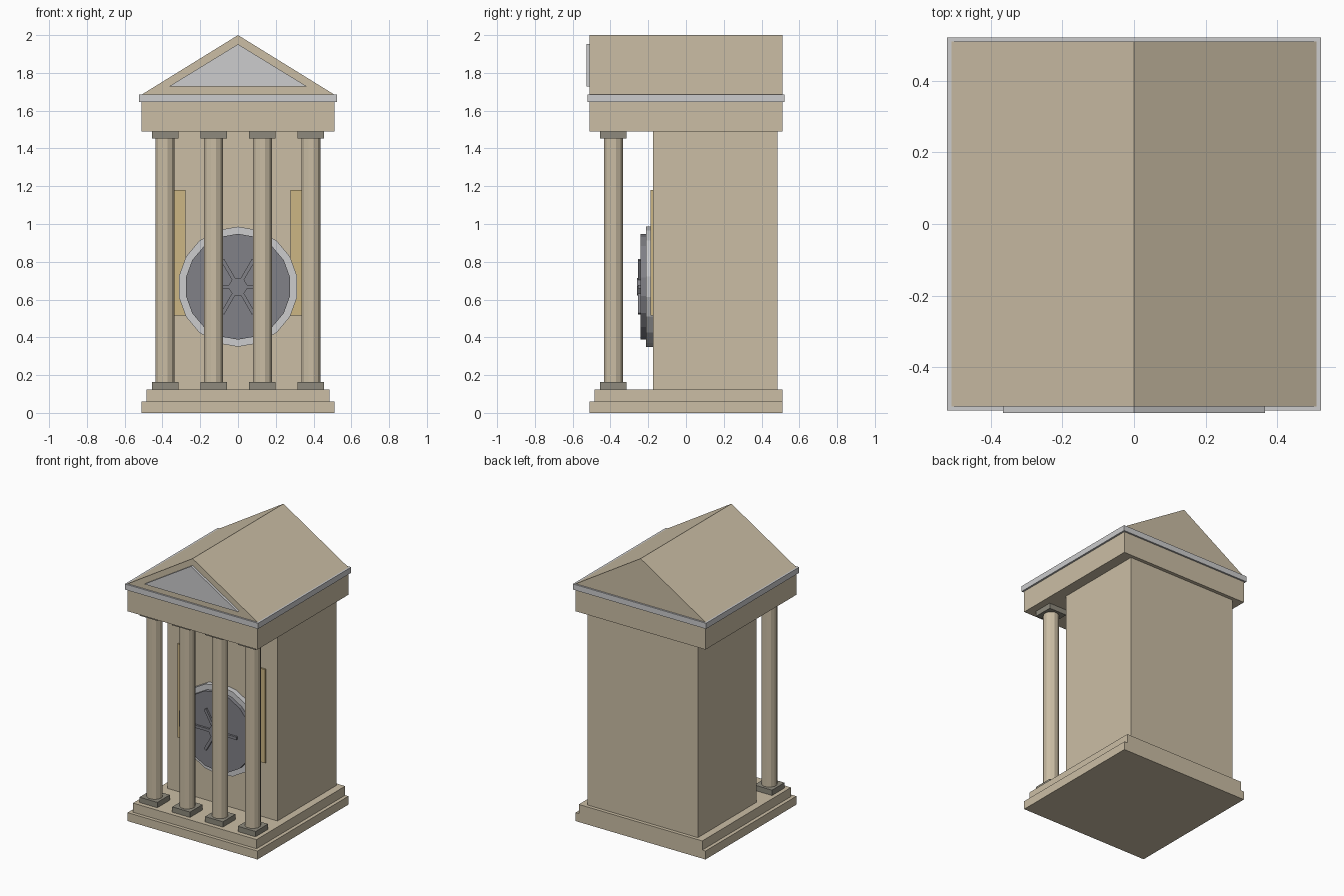
import bpy, bmesh, math
from mathutils import Matrix

if "Cube" in bpy.data.objects:
    bpy.data.objects.remove(bpy.data.objects["Cube"])


def material(name, rgb):
    def lin(c):
        c /= 255
        return c / 12.92 if c <= 0.04045 else ((c + 0.055) / 1.055) ** 2.4
    m = bpy.data.materials.new(name)
    m.diffuse_color = (*[lin(c) for c in rgb], 1)
    m.use_nodes = True
    m.node_tree.nodes["Principled BSDF"].inputs["Base Color"].default_value = m.diffuse_color
    return m


STONE = material("tan stone", (203, 190, 165))
TRIM = material("light grey trim", (204, 204, 205))
CAP = material("grey brown", (142, 138, 125))
STEEL = material("dark steel", (129, 129, 135))
GOLD = material("gold", (204, 182, 131))


def finish(name, bm, mat):
    bmesh.ops.recalc_face_normals(bm, faces=bm.faces)
    me = bpy.data.meshes.new(name)
    bm.to_mesh(me)
    bm.free()
    me.materials.append(mat)
    ob = bpy.data.objects.new(name, me)
    bpy.context.collection.objects.link(ob)
    return ob


def box(name, x, y, z, mat):
    bm = bmesh.new()
    bmesh.ops.create_cube(bm, size=1)
    for v in bm.verts:
        for i, (a, b) in enumerate((x, y, z)):
            v.co[i] = a if v.co[i] < 0 else b
    return finish(name, bm, mat)


def prism(name, points, y0, y1, mat):
    # extrude an (x, z) outline along y
    bm = bmesh.new()
    f = bm.faces.new([bm.verts.new((x, y0, z)) for x, z in points])
    r = bmesh.ops.extrude_face_region(bm, geom=[f])
    for v in r["geom"]:
        if isinstance(v, bmesh.types.BMVert):
            v.co.y = y1
    return finish(name, bm, mat)


def ngon(n, r, cz, start=0.0):
    return [(r * math.cos(start + math.tau * i / n), cz + r * math.sin(start + math.tau * i / n))
            for i in range(n)]


# stepped base and main body
box("lower_step", (-.51, .51), (-.51, .51), (0, .06), STONE)
box("upper_step", (-.485, .485), (-.485, .51), (.06, .125), STONE)
box("main_body", (-.433, .433), (-.175, .485), (.125, 1.49), STONE)

# entablature, cornice, gabled roof and pediment panel
box("entablature", (-.51, .51), (-.51, .51), (1.49, 1.645), STONE)
box("cornice", (-.523, .523), (-.522, .522), (1.645, 1.685), TRIM)
prism("gabled_roof", [(-.51, 1.685), (.51, 1.685), (0, 2)], -.51, .51, STONE)
prism("pediment_panel", [(-.367, 1.727), (.367, 1.727), (0, 1.952)], -.528, -.51, TRIM)

# four columns with square plinths and capitals
CY = -.384
for i, cx in enumerate((-.386, -.129, .129, .386)):
    bm = bmesh.new()
    bmesh.ops.create_cone(bm, cap_ends=True, segments=12, radius1=.052, radius2=.052, depth=1.29,
                          matrix=Matrix.Translation((cx, CY, .807)) @ Matrix.Rotation(math.pi / 12, 4, "Z"))
    # make sure a flat side faces the front
    top = min(v.co.y for v in bm.verts)
    if sum(abs(v.co.y - top) < 1e-4 for v in bm.verts) < 4:
        bmesh.ops.rotate(bm, verts=bm.verts, cent=(cx, CY, 0), matrix=Matrix.Rotation(math.pi / 12, 3, "Z"))
    finish(f"column_{i + 1}", bm, STONE)
    for part, z in (("plinth", (.125, .163)), ("capital", (1.452, 1.49))):
        box(f"{part}_{i + 1}", (cx - .07, cx + .07), (CY - .07, CY + .07), z, CAP)

# gold strips beside the round door
for side, s in (("left", -1), ("right", 1)):
    xs = sorted((s * .277, s * .343))
    box(f"{side}_strip", xs, (-.187, -.175), (.515, 1.18), GOLD)

# round vault door with hub and six spokes
DZ = .668
prism("door_ring", ngon(18, .318, DZ, math.pi / 2), -.213, -.175, TRIM)
prism("door_disc", ngon(18, .28, DZ, math.pi / 2), -.24, -.2, STEEL)
prism("wheel_hub", ngon(6, .053, DZ), -.26, -.23, STEEL)
for i in range(6):
    a = i * math.pi / 3
    c, s = math.cos(a), math.sin(a)
    pts = [(r * c - w * s, DZ + r * s + w * c)
           for r, w in ((.03, -.01), (.165, -.01), (.165, .01), (.03, .01))]
    prism(f"wheel_spoke_{i + 1}", pts, -.254, -.235, STEEL)
